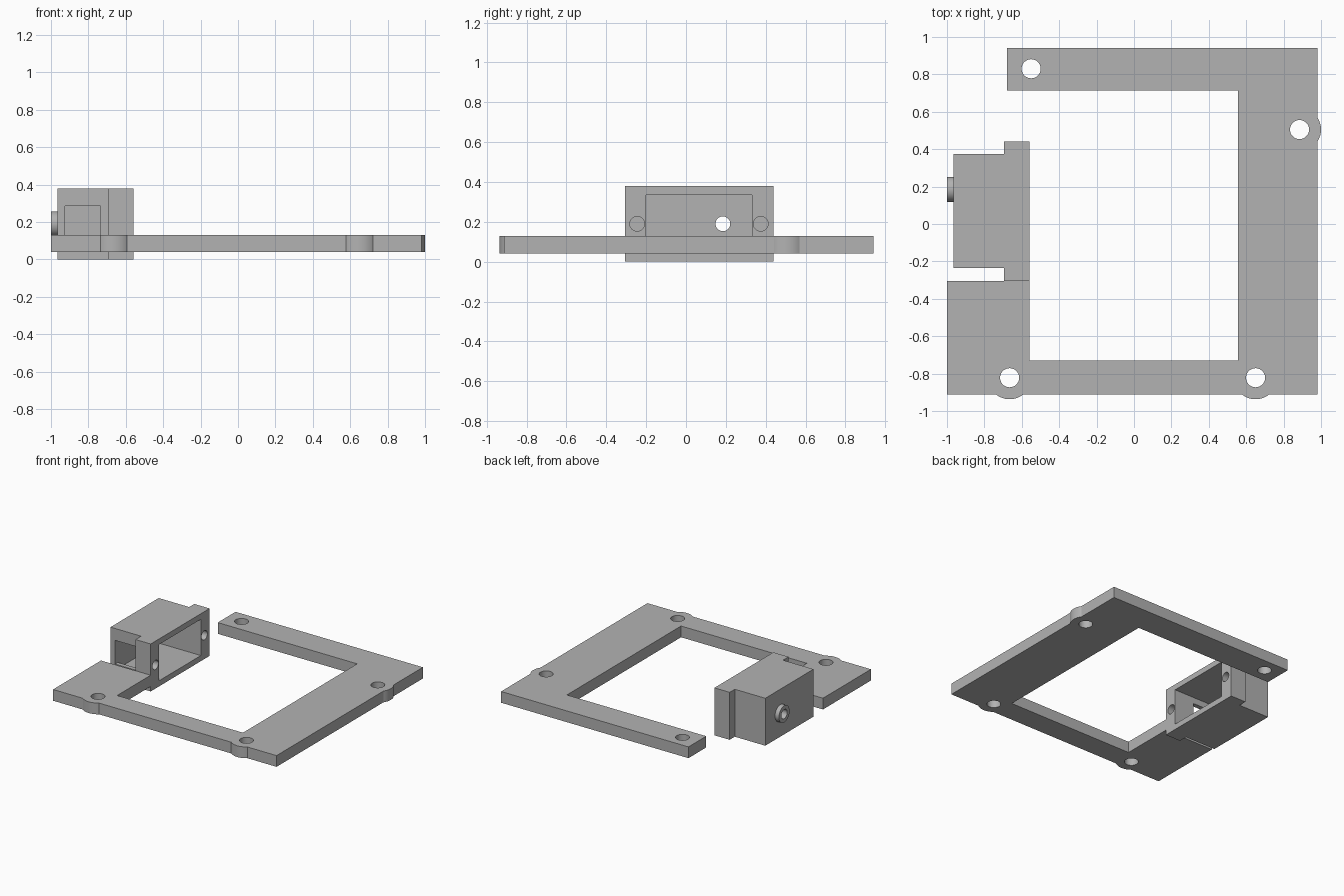
import bpy, bmesh, math
from mathutils import Matrix, Vector

cube = bpy.data.objects.get("Cube")
if cube:
    bpy.data.objects.remove(cube, do_unlink=True)

GREY = (0.448, 0.448, 0.448, 1)
grey = bpy.data.materials.new("plain grey")
grey.use_nodes = True
grey.diffuse_color = GREY
grey.node_tree.nodes["Principled BSDF"].inputs["Base Color"].default_value = GREY


def finish(name, bm):
    bmesh.ops.recalc_face_normals(bm, faces=bm.faces[:])
    mesh = bpy.data.meshes.new(name)
    bm.to_mesh(mesh)
    bm.free()
    mesh.materials.append(grey)
    obj = bpy.data.objects.new(name, mesh)
    bpy.context.collection.objects.link(obj)
    return obj


def prism(name, points, z0, z1):
    """Extrude a flat outline from z0 to z1."""
    bm = bmesh.new()
    face = bm.faces.new([bm.verts.new((x, y, z0)) for x, y in points])
    top = bmesh.ops.extrude_face_region(bm, geom=[face])["geom"]
    verts = [v for v in top if isinstance(v, bmesh.types.BMVert)]
    bmesh.ops.translate(bm, verts=verts, vec=(0, 0, z1 - z0))
    return finish(name, bm)


def box(name, x0, x1, y0, y1, z0, z1):
    return prism(name, [(x0, y0), (x1, y0), (x1, y1), (x0, y1)], z0, z1)


def cylinder(name, start, end, radius):
    a, b = Vector(start), Vector(end)
    turn = (b - a).to_track_quat('Z', 'Y').to_matrix().to_4x4()
    bm = bmesh.new()
    bmesh.ops.create_cone(bm, cap_ends=True, segments=48, radius1=radius,
                          radius2=radius, depth=(b - a).length,
                          matrix=Matrix.Translation((a + b) / 2) @ turn)
    return finish(name, bm)


def combine(obj, tools, operation):
    """Apply boolean tools to a part and remove them."""
    for tool in tools:
        mod = obj.modifiers.new("shape", 'BOOLEAN')
        mod.operation, mod.solver, mod.object = operation, 'EXACT', tool
    graph = bpy.context.evaluated_depsgraph_get()
    mesh = bpy.data.meshes.new_from_object(obj.evaluated_get(graph))
    obj.modifiers.clear()
    obj.data = mesh
    for tool in tools:
        bpy.data.objects.remove(tool, do_unlink=True)


# Open frame plate with rounded bosses and screw holes
Z0, Z1 = 0.04, 0.13
plate = prism("frame_plate", [
    (-1, -0.912), (0.98, -0.912), (0.98, 0.94), (-0.68, 0.94), (-0.68, 0.715),
    (0.555, 0.715), (0.555, -0.73), (-0.56, -0.73), (-0.56, -0.305), (-1, -0.305)], Z0, Z1)
bossed = [(-0.665, -0.822), (0.65, -0.822), (0.885, 0.505)]
screws = bossed + [(-0.55, 0.83)]
combine(plate, [cylinder("boss", (x, y, Z0), (x, y, Z1), 0.115) for x, y in bossed], 'UNION')
combine(plate, [cylinder("hole", (x, y, 0), (x, y, 0.2), 0.051) for x, y in screws], 'DIFFERENCE')

# Connector housing: T-shaped block with a hollow pocket
MID = 0.19
housing = prism("housing", [
    (-0.965, -0.235), (-0.695, -0.235), (-0.695, -0.305), (-0.56, -0.305),
    (-0.56, 0.44), (-0.695, 0.44), (-0.695, 0.375), (-0.965, 0.375)], 0, 0.38)
nozzle = cylinder("nozzle", (-1, 0.185, MID), (-0.94, 0.185, MID), 0.067)
combine(housing, [nozzle], 'UNION')
cutters = [
    box("pocket", -0.925, -0.5, -0.2, 0.33, 0.045, 0.335),
    box("side_window", -0.925, -0.735, -0.27, -0.15, 0.095, 0.285),
    cylinder("nozzle_bore", (-1.05, 0.185, MID), (-0.85, 0.185, MID), 0.037)]
cutters += [cylinder("flange_hole", (-0.695, y, MID), (-0.5, y, MID), 0.037)
            for y in (-0.245, 0.375)]
combine(housing, cutters, 'DIFFERENCE')

# Smooth round surfaces, keep hard edges
bpy.ops.object.select_all(action='DESELECT')
for part in (plate, housing):
    part.select_set(True)
bpy.context.view_layer.objects.active = plate
bpy.ops.object.shade_smooth_by_angle(angle=math.radians(25))
